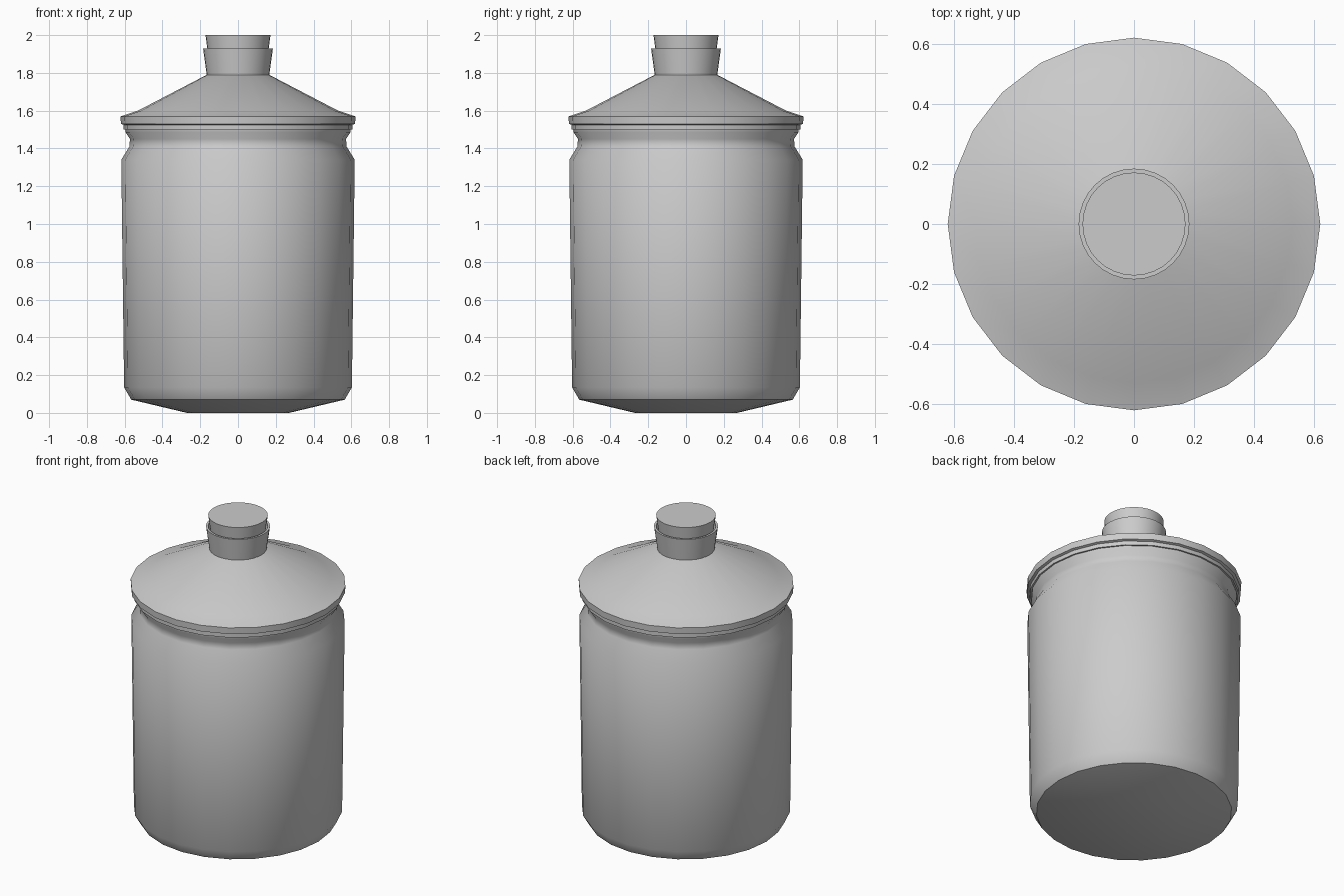
import bpy, bmesh, math

cube = bpy.data.objects.get("Cube")
if cube:
    bpy.data.objects.remove(cube, do_unlink=True)

grey = bpy.data.materials.new("plain grey")
grey.use_nodes = True
grey.diffuse_color = (0.6, 0.6, 0.6, 1)
grey.node_tree.nodes["Principled BSDF"].inputs["Base Color"].default_value = (0.6, 0.6, 0.6, 1)


def lathe(name, profile, sides=24, smooth=40):
    """Revolve (radius, height) points about z; end caps are closed with flat faces."""
    bm = bmesh.new()
    rings = []
    for r, z in profile:
        rings.append([bm.verts.new((r * math.cos(math.tau * i / sides),
                                    r * math.sin(math.tau * i / sides), z))
                      for i in range(sides)])
    for low, high in zip(rings, rings[1:]):
        for i in range(sides):
            j = (i + 1) % sides
            bm.faces.new((low[i], low[j], high[j], high[i]))
    bm.faces.new(rings[0][::-1])
    bm.faces.new(rings[-1])
    mesh = bpy.data.meshes.new(name)
    bm.to_mesh(mesh)
    bm.free()
    mesh.materials.append(grey)
    obj = bpy.data.objects.new(name, mesh)
    bpy.context.collection.objects.link(obj)
    bpy.ops.object.select_all(action='DESELECT')
    obj.select_set(True)
    bpy.context.view_layer.objects.active = obj
    bpy.ops.object.shade_smooth_by_angle(angle=math.radians(smooth))
    return obj


# Jar body with chamfered base, shoulder and neck bead
lathe("jar_body", [(0.27, 0), (0.565, 0.07), (0.603, 0.135), (0.618, 1.34),
                   (0.575, 1.41), (0.572, 1.45), (0.595, 1.485), (0.595, 1.51)])

# Sloping lid with an overhanging rim
lathe("lid", [(0.605, 1.5), (0.605, 1.525), (0.62, 1.53), (0.622, 1.57),
              (0.53, 1.6), (0.165, 1.79)])

# Flared collar, hollow at the top
lathe("knob_collar", [(0.165, 1.785), (0.185, 1.93), (0.172, 1.93), (0.158, 1.86)], 32)

# Stopper sitting in the collar
lathe("stopper", [(0.152, 1.85), (0.172, 2.0)], 32)
